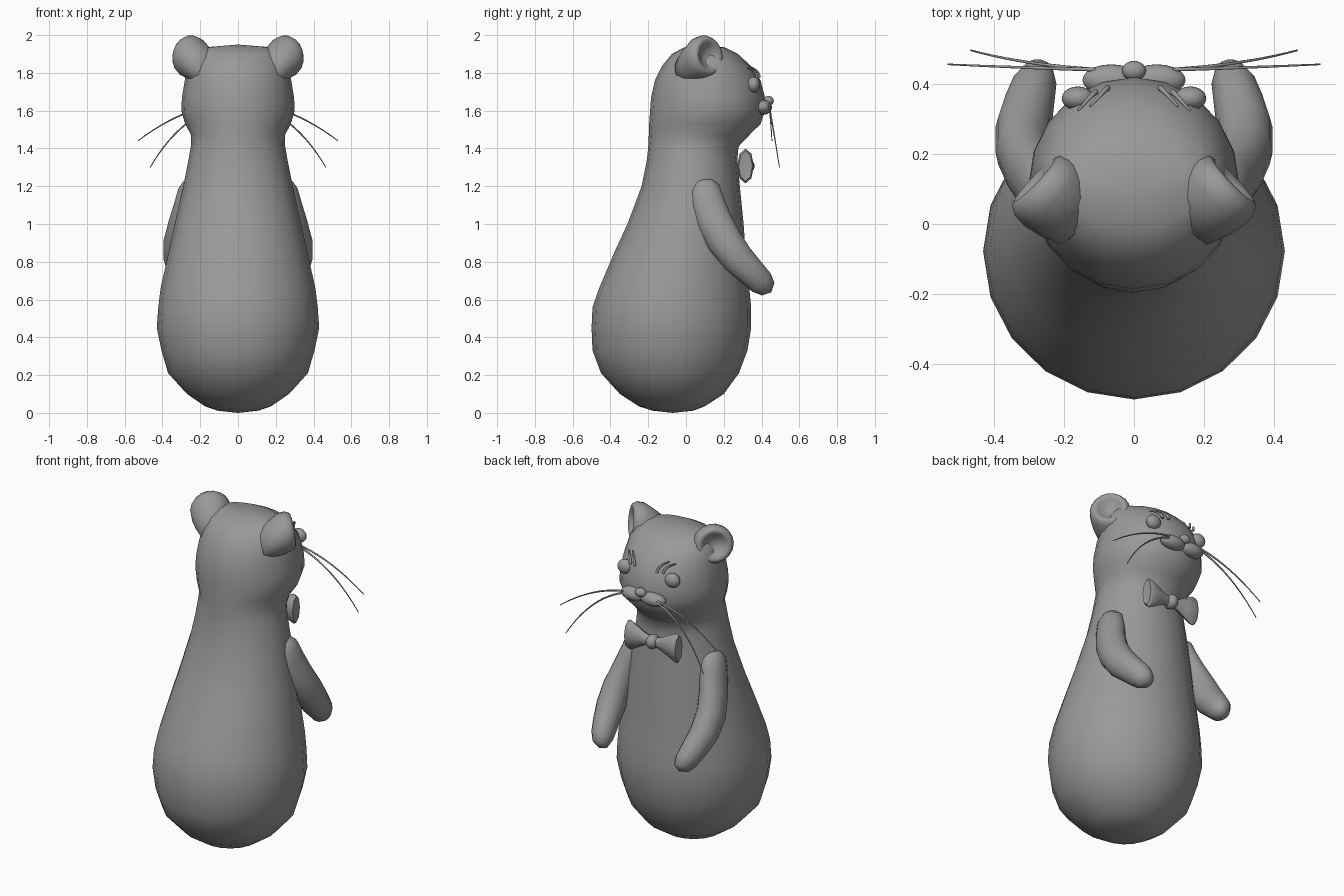
import bpy, bmesh, math
from mathutils import Vector

if "Cube" in bpy.data.objects:
    bpy.data.objects.remove(bpy.data.objects["Cube"])

grey = bpy.data.materials.new("plain grey")
grey.diffuse_color = (0.32, 0.32, 0.32, 1)
grey.use_nodes = True
grey.node_tree.nodes["Principled BSDF"].inputs["Base Color"].default_value = grey.diffuse_color


def finish(name, bm, angle=70):
    """Turn a bmesh into a smooth shaded object."""
    bmesh.ops.recalc_face_normals(bm, faces=bm.faces)
    me = bpy.data.meshes.new(name)
    bm.to_mesh(me)
    bm.free()
    ob = bpy.data.objects.new(name, me)
    bpy.context.collection.objects.link(ob)
    me.materials.append(grey)
    bpy.ops.object.select_all(action='DESELECT')
    ob.select_set(True)
    bpy.context.view_layer.objects.active = ob
    bpy.ops.object.shade_smooth_by_angle(angle=math.radians(angle))
    return ob


def loft(name, rings, start, end, angle=70):
    """Skin closed rings of points and close both ends on a tip point."""
    bm = bmesh.new()
    loops = [[bm.verts.new(p) for p in r] for r in rings]
    n = len(loops[0])
    for a, b in zip(loops, loops[1:]):
        for i in range(n):
            j = (i + 1) % n
            bm.faces.new((a[i], a[j], b[j], b[i]))
    for loop, tip in ((loops[0], start), (loops[-1], end)):
        t = bm.verts.new(tip)
        for i in range(n):
            bm.faces.new((loop[i], loop[(i + 1) % n], t))
    return finish(name, bm, angle)


def ring(c, u, v, n):
    c, u, v = Vector(c), Vector(u), Vector(v)
    return [c + u * math.cos(2 * math.pi * i / n) + v * math.sin(2 * math.pi * i / n)
            for i in range(n)]


def ball(name, c, r, seg=20, rows=12):
    bm = bmesh.new()
    bmesh.ops.create_uvsphere(bm, u_segments=seg, v_segments=rows, radius=1)
    bmesh.ops.scale(bm, vec=r, verts=bm.verts)
    bmesh.ops.translate(bm, vec=c, verts=bm.verts)
    return finish(name, bm, 180)


def tube(name, pts, r, n=6):
    """Thin strand along a quadratic arc through three control points, tapering to the end."""
    a, b, c = map(Vector, pts)
    rings = []
    for k in range(11):
        t = k / 10
        p = a * (1 - t) ** 2 + b * 2 * t * (1 - t) + c * t * t
        d = ((b - a) * (1 - t) + (c - b) * t).normalized()
        u = d.cross(Vector((0, 1, 0.1))).normalized()
        w = r * (1 - 0.6 * t)
        rings.append(ring(p, u * w, d.cross(u) * w, n))
    return loft(name, rings, a, c)


# Body, neck and head: height, back y, front y, half width
profile = [
    (.012, -.18, .04, .11), (.035, -.25, .10, .175), (.10, -.35, .20, .27),
    (.21, -.45, .28, .37), (.33, -.495, .325, .405), (.45, -.50, .345, .43),
    (.56, -.495, .345, .422), (.66, -.46, .335, .41), (.86, -.375, .315, .365),
    (1.0, -.31, .305, .335), (1.2, -.235, .285, .29), (1.34, -.207, .272, .262),
    (1.41, -.2, .278, .25), (1.47, -.197, .335, .248), (1.53, -.195, .395, .28),
    (1.60, -.19, .418, .30), (1.67, -.185, .418, .297), (1.76, -.165, .395, .282),
    (1.84, -.125, .34, .265), (1.90, -.075, .275, .235), (1.935, -.01, .205, .18),
]
loft("body_and_head",
     [ring((0, (b + f) / 2, z), (0, (b - f) / 2, 0), (w, 0, 0), 20) for z, b, f, w in profile],
     (0, -.07, 0), (0, .09, 1.95), 180)

# Arm: centre point, radius across x, radius across the limb
arm_path = [
    ((.245, .09, 1.225), .045, .055), ((.25, .095, 1.19), .065, .085),
    ((.262, .11, 1.12), .073, .095), ((.29, .145, 1.02), .076, .098),
    ((.315, .205, .91), .08, .095), ((.315, .275, .815), .08, .088),
    ((.30, .345, .745), .073, .078), ((.285, .40, .69), .064, .07),
    ((.275, .435, .655), .045, .048),
]

for s, side in ((-1, "left"), (1, "right")):
    # Arms bending forward
    rings = []
    for i, (c, rx, rl) in enumerate(arm_path):
        a, b = arm_path[max(i - 1, 0)][0], arm_path[min(i + 1, len(arm_path) - 1)][0]
        d = Vector((0, b[1] - a[1], b[2] - a[2])).normalized()
        rings.append(ring((s * c[0], c[1], c[2]), (rx, 0, 0), (0, -d.z * rl, d.y * rl), 14))
    loft(side + "_arm", rings, (s * .243, .085, 1.25), (s * .27, .452, .638), 180)

    # Dished ears facing forward and outward
    out = Vector((s * .72, .68, .12)).normalized()
    along = Vector((-s * .68, .72, 0)).normalized()
    up = along.cross(out) * (-s)
    up = up if up.z > 0 else -up
    mid = Vector((s * .262, .105, 1.888))
    # distance along the facing direction, radius, drop
    shape = [(-.15, .085, .055), (-.09, .105, .03), (-.04, .115, .008), (0, .112, 0),
             (.025, .098, 0), (.03, .083, 0), (.018, .066, 0), (-.005, .04, 0)]
    rings = [ring(mid + out * o - Vector((0, 0, dz)), along * r, up * r, 18) for o, r, dz in shape]
    loft(side + "_ear", rings, mid - out * .17 - Vector((0, 0, .06)), mid - out * .015, 180)

    # Eyes, muzzle pads
    ball(side + "_eye", (s * .16, .358, 1.738), (.046, .034, .042))
    ball(side + "_muzzle_pad", (s * .065, .41, 1.618), (.082, .045, .04))

    # Pairs of brow strokes
    for k in range(2):
        dx = .035 * k
        tube(f"{side}_brow_{k + 1}", ((s * (.075 + dx), .388 - .012 * k, 1.775),
                                     (s * (.08 + dx), .385 - .012 * k, 1.815),
                                     (s * (.125 + dx), .335 - .012 * k, 1.835 - .01 * k)), .009)

    # Drooping whiskers
    tube(side + "_upper_whisker", ((s * .11, .44, 1.632), (s * .32, .445, 1.60), (s * .53, .455, 1.44)), .006)
    tube(side + "_lower_whisker", ((s * .11, .44, 1.622), (s * .32, .455, 1.55), (s * .465, .495, 1.30)), .006)

    # Bow tie wings flaring outward
    wing = [(.01, .022, .028), (.05, .028, .036), (.10, .036, .062), (.155, .044, .092), (.172, .036, .08)]
    loft(side + "_bow_wing",
         [ring((s * x, .315, 1.307), (0, ry, 0), (0, 0, rz), 8) for x, ry, rz in wing],
         (0, .315, 1.307), (s * .165, .315, 1.307), 50)

# Nose and bow knot
ball("nose", (0, .437, 1.652), (.034, .028, .026))
ball("bow_knot", (0, .318, 1.307), (.036, .045, .042))
